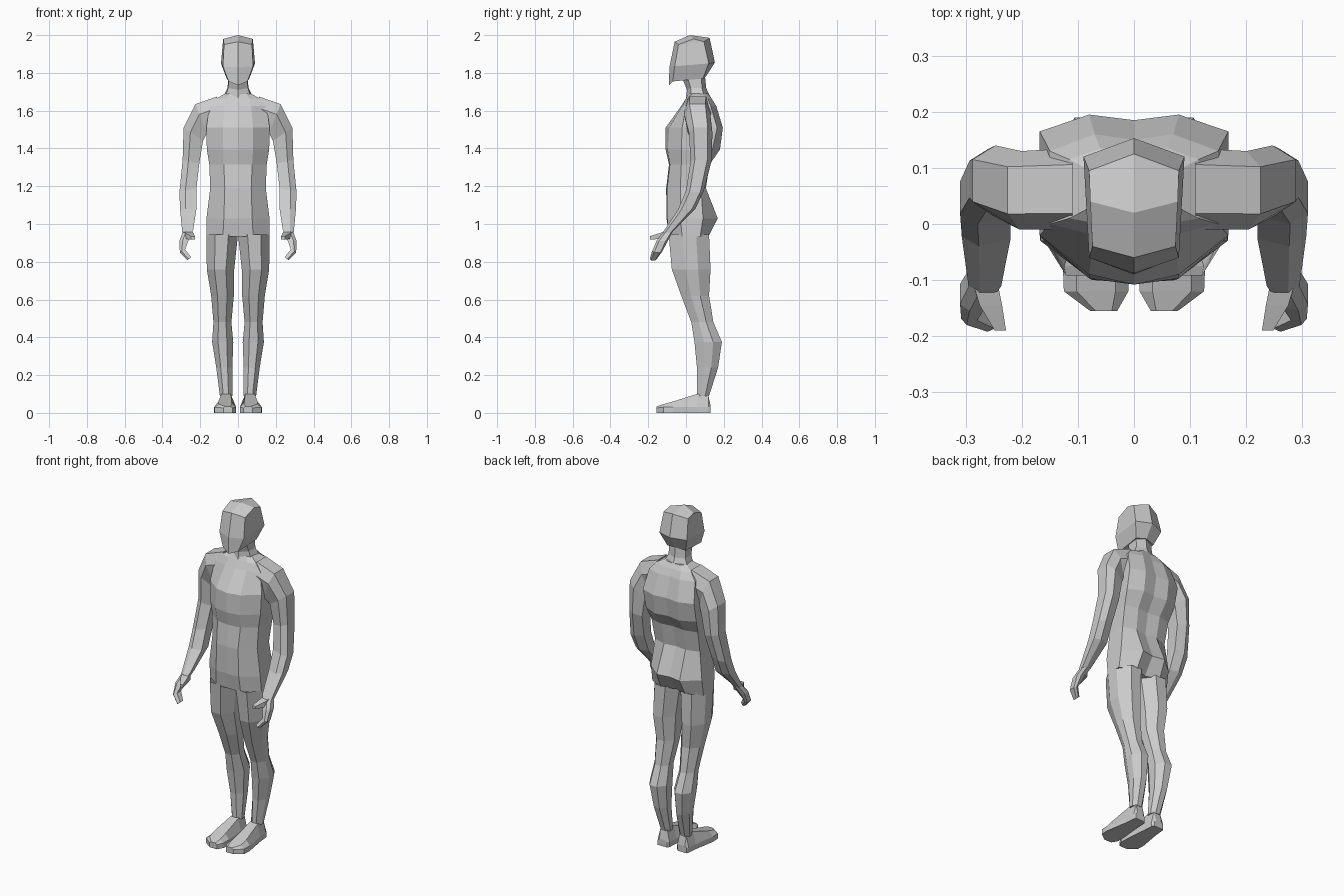
import bpy, bmesh


def loft(name, rings, mirror=False, cap_start=True, cap_end=True):
    """Skin closed rings of points into one flat-shaded object."""
    bm = bmesh.new()
    loops = [[bm.verts.new(p) for p in ring] for ring in rings]
    n = len(loops[0])
    for a, b in zip(loops, loops[1:]):
        for i in range(n):
            j = (i + 1) % n
            bm.faces.new((a[i], a[j], b[j], b[i]))
    if cap_start:
        bm.faces.new(loops[0])
    if cap_end:
        bm.faces.new(loops[-1])
    bmesh.ops.remove_doubles(bm, verts=bm.verts, dist=0.0005)
    bmesh.ops.recalc_face_normals(bm, faces=bm.faces)
    mesh = bpy.data.meshes.new(name)
    bm.to_mesh(mesh)
    bm.free()
    ob = bpy.data.objects.new(name, mesh)
    bpy.context.collection.objects.link(ob)
    if mirror:
        mod = ob.modifiers.new("Mirror", 'MIRROR')
        mod.use_mirror_merge = False
    return ob


def whole(half):
    """Complete a half ring (front centre to back centre) across x = 0."""
    return half + [(-x, y, z) for x, y, z in half[-2:0:-1]]


def limb_ring(xi, zi, xo, zo, yf, yb, shape):
    """Ring between an inner and an outer point; shape gives x, y fractions."""
    return [(xi + (xo - xi) * u, yf + (yb - yf) * v, zi + (zo - zi) * u)
            for u, v in shape]


# Torso: z, inner x, outer x, then y from front centre round to back centre
torso = [
    (1.69, .045, .068, .01, .02, .035, .09, .115, .12),
    (1.665, .06, .115, .00, .00, .01, .115, .135, .135),
    (1.625, .07, .15, -.025, -.02, .00, .13, .16, .15),
    (1.51, .08, .168, -.108, -.09, -.02, .165, .195, .185),
    (1.395, .08, .165, -.108, -.097, -.025, .14, .18, .165),
    (1.315, .075, .152, -.09, -.085, -.025, .105, .125, .115),
    (1.19, .07, .147, -.105, -.10, -.03, .08, .105, .095),
    (1.03, .075, .167, -.103, -.10, -.03, .09, .168, .155),
    (.935, .08, .168, -.085, -.09, -.02, .075, .12, .09),
]
loft("torso", [whole([(0, f0, z), (x1, f1, z), (x2, s1, z),
                      (x2, s2, z), (x1, b1, z), (0, b0, z)])
               for z, x1, x2, f0, f1, s1, s2, b1, b0 in torso])

# Head, with a ridge across the crown
head = [
    [(0, .02, 2.0), (.078, .04, 1.98), (.078, .04, 1.98), (0, .02, 2.0)],
    [(0, -.06, 1.965), (.074, -.04, 1.95), (.08, .095, 1.965), (0, .125, 1.985)],
    [(0, -.088, 1.83), (.08, -.06, 1.835), (.09, .12, 1.85), (0, .153, 1.855)],
    [(0, -.09, 1.735), (.05, -.07, 1.755), (.06, .09, 1.77), (0, .105, 1.78)],
]
loft("head", [whole(r) for r in head], cap_start=False)

# Neck
neck = [
    [(0, -.015, 1.76), (.05, .01, 1.77), (.052, .08, 1.785), (0, .1, 1.79)],
    [(0, .005, 1.71), (.052, .025, 1.72), (.055, .085, 1.72), (0, .107, 1.72)],
    [(0, .0, 1.66), (.07, .03, 1.67), (.075, .095, 1.68), (0, .125, 1.68)],
]
loft("neck", [whole(r) for r in neck])

# Legs: z, inner x, outer x, front y, back y
LEG = [(.3, 0), (.72, 0), (1, .35), (1, .68), (.72, 1), (.3, 1), (0, .7), (0, .32)]
legs = [
    (.945, .0, .168, -.092, .122),
    (.76, .02, .165, -.075, .13),
    (.62, .022, .142, -.025, .122),
    (.48, .035, .13, .028, .145),
    (.375, .025, .137, .045, .19),
    (.24, .03, .115, .058, .17),
    (.09, .03, .096, .058, .122),
]
loft("legs", [limb_ring(xi, z, xo, z, yf, yb, LEG)
              for z, xi, xo, yf, yb in legs], mirror=True, cap_start=False)

# Feet: sections from heel to toe as y, inner x, outer x, top z
feet = [
    (.13, .035, .095, .04),
    (.118, .025, .1, .095),
    (.058, .022, .105, .1),
    (-.07, .01, .127, .06),
    (-.12, .01, .125, .046),
    (-.155, .03, .078, .035),
]


def foot_section(y, xi, xo, top):
    a, b = xi + (xo - xi) * .2, xi + (xo - xi) * .8
    side = min(.03, top * .75)
    return [(xi, y, 0), (xo, y, 0), (xo, y, side),
            (b, y, top), (a, y, top), (xi, y, side)]


loft("feet", [foot_section(*s) for s in feet], mirror=True)

# Arms: inner x, z, outer x, z, front y, back y, from shoulder to wrist
ARM = [(0, .15), (.65, 0), (1, .2), (1, .8), (.6, 1), (0, .85)]
arms = [
    (.11, 1.50, .11, 1.675, -.01, .135),
    (.165, 1.48, .225, 1.635, -.01, .13),
    (.185, 1.44, .288, 1.51, .015, .14),
    (.205, 1.32, .293, 1.34, .025, .135),
    (.22, 1.19, .31, 1.17, .0, .095),
    (.22, 1.08, .307, 1.08, -.04, .05),
    (.237, .97, .295, .955, -.12, -.07),
]
loft("arms", [limb_ring(*r, ARM) for r in arms], mirror=True)

# Hands with curled fingers
hands = [
    (.238, .97, .294, .955, -.12, -.07),
    (.262, .915, .31, .91, -.155, -.095),
    (.28, .865, .308, .85, -.18, -.125),
    (.248, .825, .268, .808, -.192, -.155),
]
loft("hands", [limb_ring(*r, ARM) for r in hands], mirror=True)

# Thumbs
SQUARE = [(0, 0), (1, 0), (1, 1), (0, 1)]
thumbs = []
for xi, xo, y, z0, z1 in [(.245, .29, -.095, .925, .965),
                          (.235, .275, -.145, .92, .95),
                          (.228, .248, -.19, .918, .935)]:
    thumbs.append([(xi + (xo - xi) * u, y, z0 + (z1 - z0) * v) for u, v in SQUARE])
loft("thumbs", thumbs, mirror=True)
